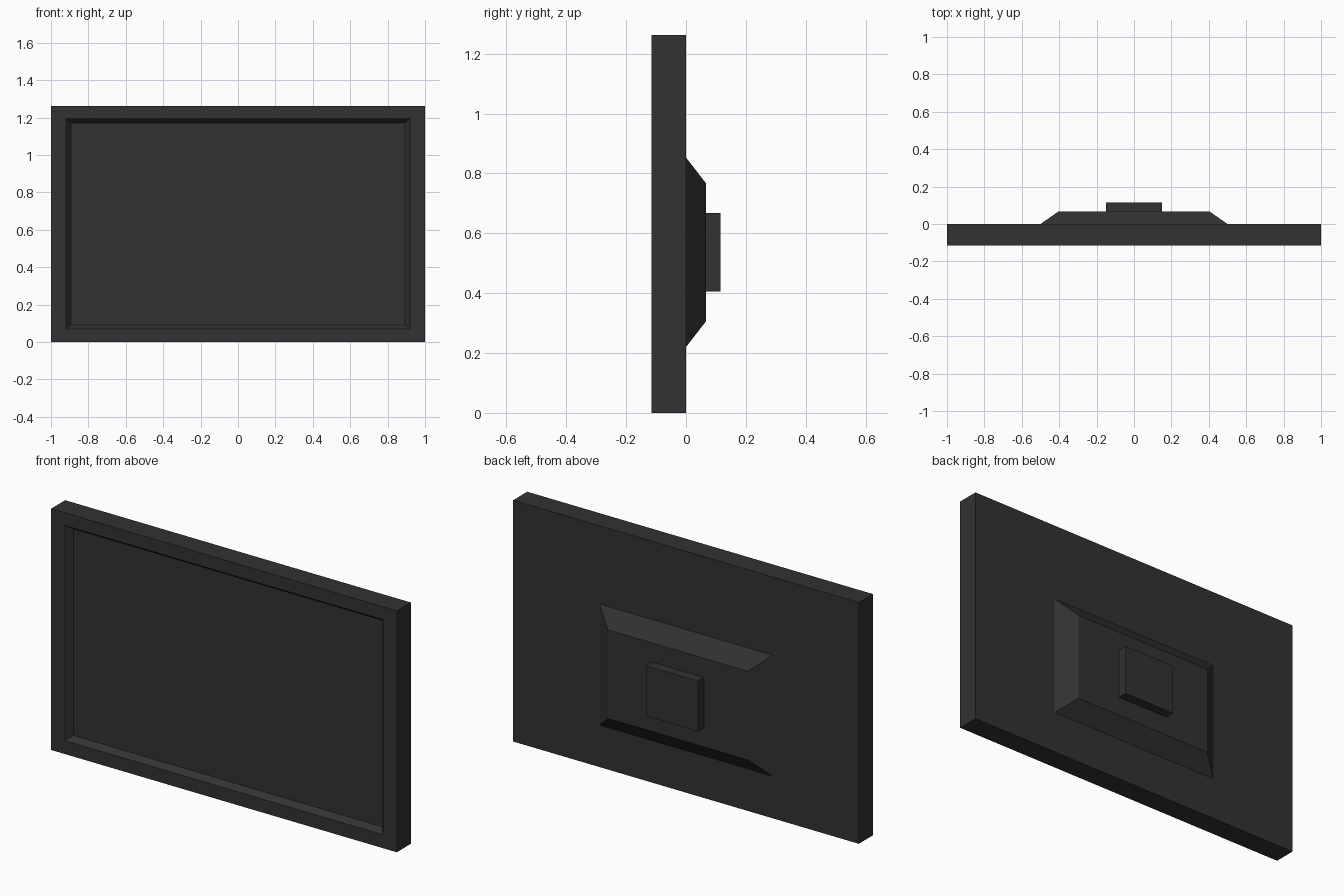
import bpy, bmesh

if "Cube" in bpy.data.objects:
    bpy.data.objects.remove(bpy.data.objects["Cube"])

mat = bpy.data.materials.new("charcoal_plastic")
mat.diffuse_color = (0.032, 0.032, 0.032, 1)
mat.use_nodes = True
mat.node_tree.nodes["Principled BSDF"].inputs["Base Color"].default_value = mat.diffuse_color


def loft(name, rings, cap_back=True):
    """Join rectangles (half_width, z_low, z_high, y), listed from back to front."""
    bm = bmesh.new()
    loops = [[bm.verts.new(p) for p in
              ((-w, y, z0), (w, y, z0), (w, y, z1), (-w, y, z1))]
             for w, z0, z1, y in rings]
    for a, b in zip(loops, loops[1:]):
        for i in range(4):
            j = (i + 1) % 4
            bm.faces.new((a[i], a[j], b[j], b[i]))
    if cap_back:
        bm.faces.new(loops[0][::-1])
    return finish(name, bm, loops[-1])


def finish(name, bm, front_loop):
    # Close the front, except where the part sits against its neighbour
    if not name.startswith("mount"):
        bm.faces.new(front_loop)
    mesh = bpy.data.meshes.new(name)
    bm.to_mesh(mesh)
    bm.free()
    mesh.materials.append(mat)
    obj = bpy.data.objects.new(name, mesh)
    bpy.context.collection.objects.link(obj)
    return obj


# Panel: slab with a bevelled recess for the screen in front
loft("screen_panel", [
    (1.0, 0.0, 1.262, 0.0),
    (1.0, 0.0, 1.262, -0.116),
    (0.92, 0.07, 1.195, -0.116),
    (0.893, 0.092, 1.172, -0.083),
])

# Tapered housing on the back
loft("mount_housing", [
    (0.405, 0.305, 0.768, 0.066),
    (0.5, 0.22, 0.853, 0.0),
])

# Small wall plate on the housing
loft("mount_plate", [
    (0.15, 0.405, 0.668, 0.116),
    (0.15, 0.405, 0.668, 0.066),
])
